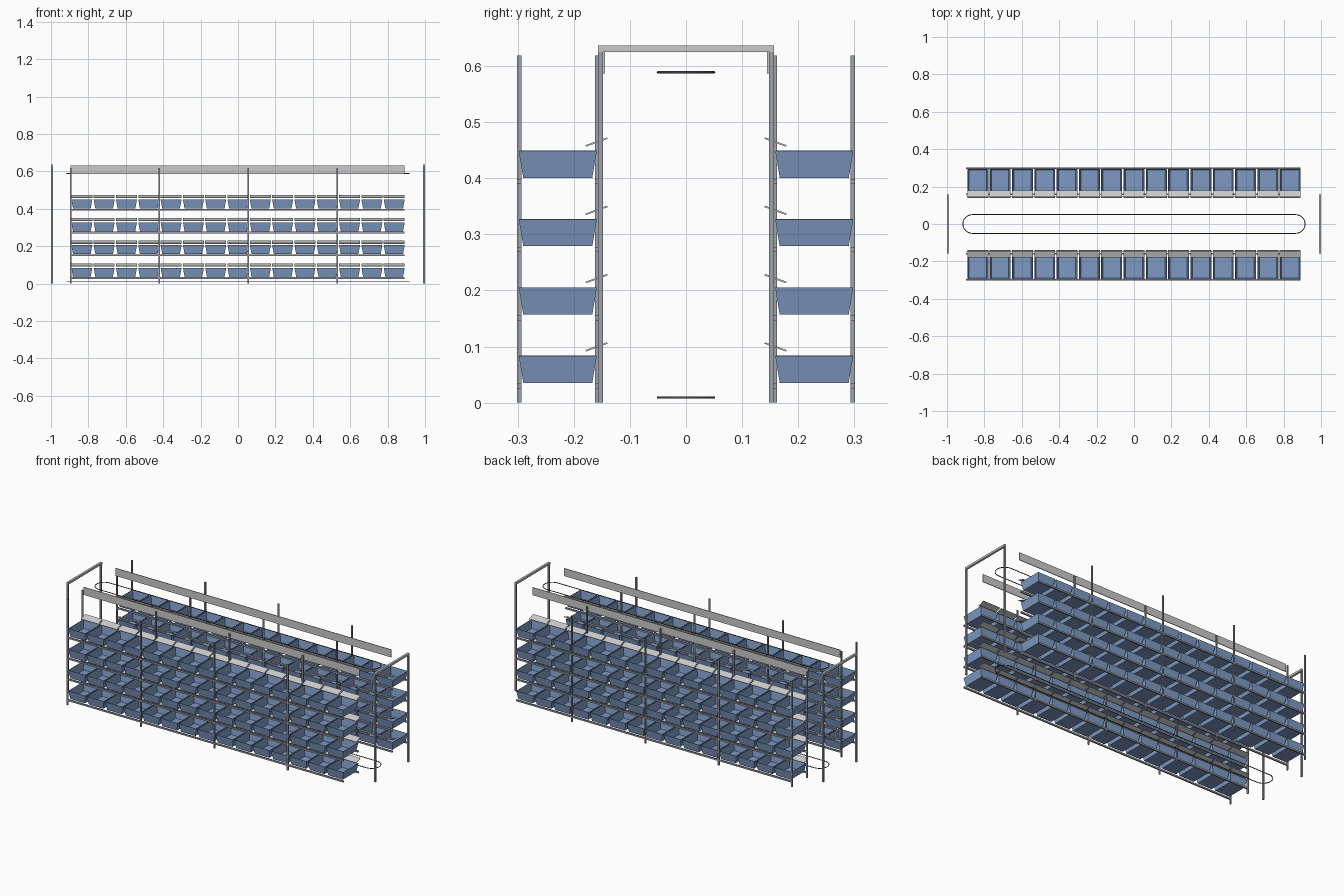
import bpy, bmesh, math
from mathutils import Matrix, Vector

if "Cube" in bpy.data.objects:
    bpy.data.objects.remove(bpy.data.objects["Cube"])


def material(name, rgb):
    m = bpy.data.materials.new(name)
    m.use_nodes = True
    m.diffuse_color = (*rgb, 1)
    m.node_tree.nodes["Principled BSDF"].inputs["Base Color"].default_value = (*rgb, 1)
    return m


BLUE = material("bin blue", (0.21, 0.32, 0.55))
STEEL = material("steel grey", (0.34, 0.37, 0.42))
LIGHT = material("light grey", (0.6, 0.6, 0.6))
DARK = material("dark wire", (0.06, 0.06, 0.07))

LEVELS, BINS = 4, 15
LEVEL_STEP, BIN_STEP = 0.1217, 0.1193
FIRST_X = -0.835


def add_object(name, bm, mat):
    mesh = bpy.data.meshes.new(name)
    bm.to_mesh(mesh)
    bm.free()
    mesh.materials.append(mat)
    ob = bpy.data.objects.new(name, mesh)
    bpy.context.collection.objects.link(ob)
    return ob


def box(name, lo, hi, mat, tilt=0):
    lo, hi = Vector(lo), Vector(hi)
    bm = bmesh.new()
    bmesh.ops.create_cube(bm, size=1, matrix=Matrix.Translation((lo + hi) / 2)
                          @ Matrix.Rotation(tilt, 4, 'X')
                          @ Matrix.Diagonal((*(hi - lo), 1)))
    return add_object(name, bm, mat)


def repeat(ob, count, offset):
    mod = ob.modifiers.new("repeat", 'ARRAY')
    mod.count = count
    mod.use_relative_offset = False
    mod.use_constant_offset = True
    mod.constant_offset_displace = offset


def mirror(ob, x=False, y=True):
    mod = ob.modifiers.new("mirror", 'MIRROR')
    mod.use_axis = (x, y, False)
    mod.use_mirror_merge = False


# Open tapered storage bins
bm = bmesh.new()
bmesh.ops.create_cube(bm, size=1, matrix=Matrix.Translation((FIRST_X, 0.2285, 0.0595))
                      @ Matrix.Diagonal((0.112, 0.139, 0.048, 1)))
bottom = [v for v in bm.verts if v.co.z < 0.05]
bmesh.ops.scale(bm, verts=bottom, vec=(0.84, 0.885, 1),
                space=Matrix.Translation((-FIRST_X, -0.2285, 0)))
bm.normal_update()
bmesh.ops.delete(bm, geom=[f for f in bm.faces if f.normal.z > 0.9], context='FACES')
bins = add_object("storage_bins", bm, BLUE)
wall = bins.modifiers.new("wall", 'SOLIDIFY')
wall.thickness = 0.002

# Tilted label plates above the inner edge of each bin
plates = box("label_plates", (FIRST_X - 0.056, 0.139, 0.098),
             (FIRST_X + 0.056, 0.18, 0.101), LIGHT, math.radians(-20))
for ob in (bins, plates):
    repeat(ob, BINS, (BIN_STEP, 0, 0))
    repeat(ob, LEVELS, (0, 0, LEVEL_STEP))
    mirror(ob)

# Rack posts and shelf rails, outer and inner rows
for row, y0, y1 in (("outer", 0.293, 0.301), ("inner", 0.154, 0.162)):
    posts = box(row + "_posts", (-0.899, y0, 0), (-0.891, y1, 0.619), STEEL)
    repeat(posts, 4, (0.475, 0, 0))
    mirror(posts)
    rails = box(row + "_rails", (-0.895, y0, 0.025), (0.89, y1, 0.034), STEEL)
    repeat(rails, LEVELS, (0, 0, LEVEL_STEP))
    mirror(rails)

# Header boards above the aisle
mirror(box("header_boards", (-0.895, 0.144, 0.587), (0.89, 0.148, 0.632), LIGHT))

# Portal frames at both ends
mirror(box("portal_legs", (0.99, 0.148, 0), (0.999, 0.157, 0.626), STEEL), x=True)
mirror(box("portal_beams", (0.988, -0.157, 0.625), (1.0, 0.157, 0.637), LIGHT),
       x=True, y=False)


# Closed wire loops with rounded ends
def wire_loop(name, z, radius=0.05, half=0.865, segments=12):
    curve = bpy.data.curves.new(name, 'CURVE')
    curve.dimensions = '3D'
    curve.bevel_depth = 0.0022
    curve.bevel_resolution = 1
    path = curve.splines.new('POLY')
    path.points.add(2 * segments + 1)
    path.use_cyclic_u = True
    for i, p in enumerate(path.points):
        side, k = divmod(i, segments + 1)
        a = math.pi * (k / segments - 0.5 + side)
        p.co = ((-half if side else half) + radius * math.cos(a), radius * math.sin(a), z, 1)
    curve.materials.append(DARK)
    ob = bpy.data.objects.new(name, curve)
    bpy.context.collection.objects.link(ob)


wire_loop("lower_loop", 0.009)
wire_loop("upper_loop", 0.589)
